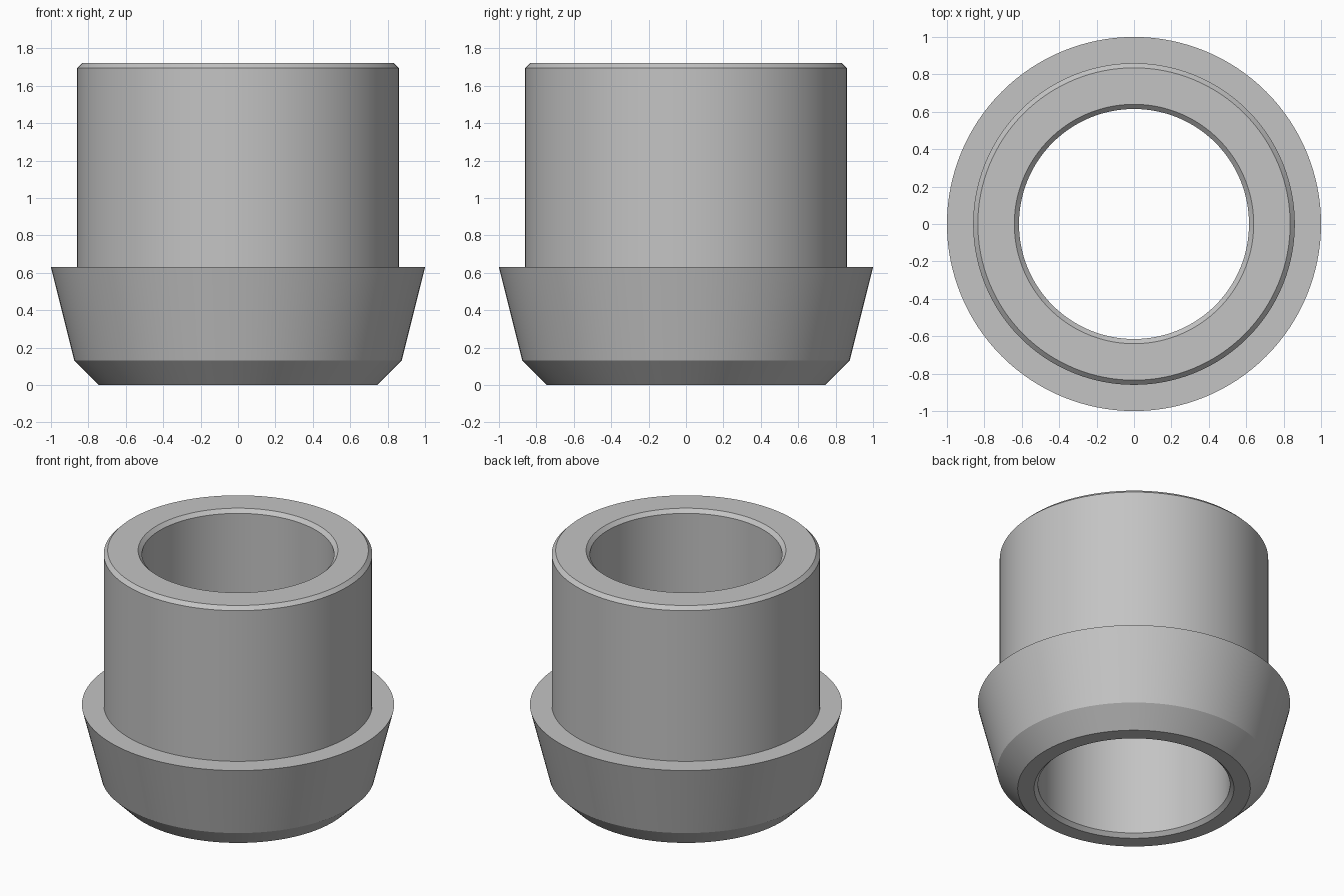
import bpy, bmesh, math

if "Cube" in bpy.data.objects:
    bpy.data.objects.remove(bpy.data.objects["Cube"])

SEGMENTS = 128

# Closed cross-section (radius, height)
profile = [
    (0.64, 0.0), (0.745, 0.0),         # bottom rim
    (0.875, 0.13), (1.0, 0.63),        # lower bevel and flared collar
    (0.86, 0.63), (0.86, 1.695),       # shoulder and sleeve wall
    (0.835, 1.72), (0.64, 1.72),       # top bevel and top rim
    (0.615, 1.695), (0.615, 0.025),    # bore with a bevel at each end
]

steel = bpy.data.materials.new("steel grey")
steel.diffuse_color = (0.55, 0.55, 0.55, 1.0)
steel.use_nodes = True
steel.node_tree.nodes["Principled BSDF"].inputs["Base Color"].default_value = steel.diffuse_color

# Revolve the cross-section into a ring
bm = bmesh.new()
rings = []
for i in range(SEGMENTS):
    a = 2 * math.pi * i / SEGMENTS
    rings.append([bm.verts.new((r * math.cos(a), r * math.sin(a), z)) for r, z in profile])
n = len(profile)
for i in range(SEGMENTS):
    here, after = rings[i], rings[(i + 1) % SEGMENTS]
    for j in range(n):
        k = (j + 1) % n
        bm.faces.new((here[j], after[j], after[k], here[k]))
bmesh.ops.recalc_face_normals(bm, faces=bm.faces)

mesh = bpy.data.meshes.new("flared_sleeve")
bm.to_mesh(mesh)
bm.free()
mesh.materials.append(steel)
sleeve = bpy.data.objects.new("flared_sleeve", mesh)
bpy.context.collection.objects.link(sleeve)

# Smooth round walls, crisp bevel edges
bpy.context.view_layer.objects.active = sleeve
sleeve.select_set(True)
bpy.ops.object.shade_smooth_by_angle(angle=math.radians(25))
